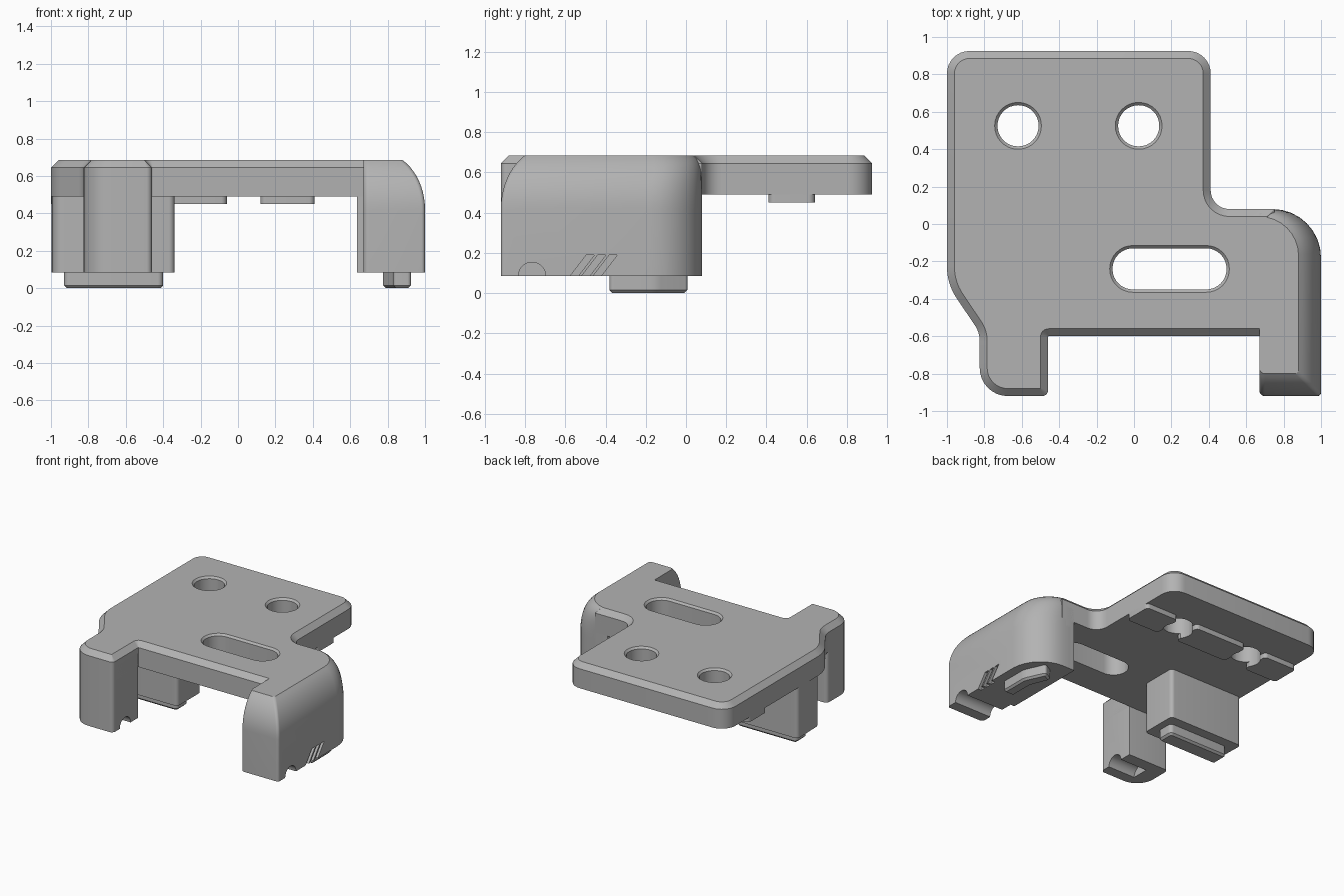
import bpy, bmesh, math
from mathutils import Vector

if "Cube" in bpy.data.objects:
    bpy.data.objects.remove(bpy.data.objects["Cube"], do_unlink=True)

grey = bpy.data.materials.new("plain grey")
grey.use_nodes = True
COLOUR = (0.45, 0.45, 0.45, 1)
grey.diffuse_color = COLOUR
grey.node_tree.nodes["Principled BSDF"].inputs["Base Color"].default_value = COLOUR

TOP, UNDER, SOLE = 0.685, 0.49, 0.085


def outline(corners, inset=0.0, seg=8):
    """Counter-clockwise corners (x, y, radius) -> filleted loop, offset inwards."""
    pts = [Vector(c[:2]) for c in corners]
    n = len(pts)
    loop = []
    for i, p in enumerate(pts):
        u = (pts[i - 1] - p).normalized()
        v = (pts[(i + 1) % n] - p).normalized()
        convex = (-u).cross(v) > 0
        side = 1 if convex else -1
        half = u.angle(v) / 2
        mid = (u + v).normalized()
        p = p + mid * side * inset / math.sin(half)
        r = max(corners[i][2] - side * inset, 0.002)
        centre = p + mid * r / math.sin(half)
        sweep = math.pi / 2 - half
        base = math.atan2(-mid.y, -mid.x)
        for k in range(seg + 1):
            a = base + side * sweep * (2 * k / seg - 1)
            loop.append(centre + r * Vector((math.cos(a), math.sin(a))))
    return loop


def loft(name, levels):
    """Skin a stack of (loop, z) levels and cap both ends."""
    bm = bmesh.new()
    rings = [[bm.verts.new((p.x, p.y, z)) for p in loop] for loop, z in levels]
    n = len(rings[0])
    for low, high in zip(rings, rings[1:]):
        for i in range(n):
            j = (i + 1) % n
            bm.faces.new((low[i], low[j], high[j], high[i]))
    bm.faces.new(rings[0][::-1])
    bm.faces.new(rings[-1])
    bmesh.ops.remove_doubles(bm, verts=bm.verts, dist=0.00001)
    bmesh.ops.recalc_face_normals(bm, faces=bm.faces)
    mesh = bpy.data.meshes.new(name)
    bm.to_mesh(mesh)
    bm.free()
    mesh.materials.append(grey)
    ob = bpy.data.objects.new(name, mesh)
    bpy.context.collection.objects.link(ob)
    return ob


def prism(name, corners, z0, z1):
    loop = outline(corners)
    return loft(name, [(loop, z0), (loop, z1)])


def rect(x0, x1, y0, y1, r):
    return [(x0, y0, r), (x1, y0, r), (x1, y1, r), (x0, y1, r)]


def cut(ob, cutters):
    bpy.context.view_layer.objects.active = ob
    for c in cutters:
        c.hide_render = True
        mod = ob.modifiers.new("cut", "BOOLEAN")
        mod.operation, mod.solver, mod.object = "DIFFERENCE", "EXACT", c
        bpy.ops.object.modifier_apply(modifier=mod.name)


def opening(name, corners):
    """Cutter for a through hole with a chamfered upper rim."""
    flare = outline(corners, -0.035)
    return loft(name, [(outline(corners), 0.3), (outline(corners), TOP - 0.015),
                       (flare, TOP + 0.02)])


def sideways(name, profile, x0, x1):
    """Extrude a (y, z) profile along x."""
    ob = loft(name, [([Vector(p) for p in profile], x0), ([Vector(p) for p in profile], x1)])
    for v in ob.data.vertices:
        v.co = (v.co.z, v.co.x, v.co.y)
    return ob


# Top plate with chamfered rim
plate_shape = [(-1, 0.925, 0.12), (-1, -0.32, 0.3), (-0.825, -0.58, 0.15),
               (-0.825, -0.92, 0.15), (-0.46, -0.92, 0.03), (-0.46, -0.6, 0.003),
               (0.75, -0.6, 0.003), (0.75, 0.08, 0.003), (0.41, 0.08, 0.1),
               (0.41, 0.925, 0.12)]
plate = loft("top_plate", [(outline(plate_shape), UNDER),
                           (outline(plate_shape), TOP - 0.04),
                           (outline(plate_shape, 0.04), TOP)])

# Round holes, slot
holes = [opening("hole_cutter", rect(x - 0.11, x + 0.11, 0.415, 0.635, 0.109))
         for x in (-0.62, 0.025)]
slot = opening("slot_cutter", rect(-0.115, 0.495, -0.35, -0.13, 0.109))
cut(plate, holes + [slot])

# Shallow pads under the plate, between the holes
pads = []
for i, (x0, x1) in enumerate([(-1, -0.71), (-0.52, -0.06), (0.12, 0.41)]):
    pad = prism(f"under_pad_{i + 1}", rect(x0, x1, 0.41, 0.64, 0.03), 0.45, UNDER + 0.01)
    cut(pad, holes)
    pads.append(pad)

# Left side leg, rounded over on its outer and front top edges
levels = [(0, SOLE)]
ARC = math.radians(60)
leg_levels = []
for k in range(-1, 11):
    t = ARC * max(k, 0) / 10
    f = (1 - math.cos(t)) / (1 - math.cos(ARC))
    z = SOLE if k < 0 else 0.42 + (TOP - 0.42) * math.sin(t) / math.sin(ARC)
    x, front, back = 1 - 0.12 * f, -0.92 + 0.12 * f, 0.08 - 0.04 * f ** 3
    leg_levels.append((outline([(0.67, front, 0.03), (x, front, 0.02),
                                (x, back, 0.26 - 0.05 * f), (0.67, back, 0.003)]), z))
side_leg = loft("left_side_leg", leg_levels)
inner_wall = prism("left_leg_inner_wall", rect(0.635, 0.72, -0.6, 0.08, 0.004), SOLE, 0.6)

# Right front leg and right rear block
front_leg = prism("right_front_leg",
                  [(-0.825, -0.92, 0.15), (-0.46, -0.92, 0.03), (-0.46, -0.6, 0.003),
                   (-0.825, -0.6, 0.03)], SOLE, 0.6)
rear_block = prism("right_rear_block",
                   [(-0.99, -0.28, 0.06), (-0.34, -0.28, 0.03), (-0.34, 0.02, 0.03),
                    (-0.999, 0.02, 0.03)], SOLE, 0.55)

# Arched cable notches and slanted grooves
arch = [(-0.765 + 0.068 * math.cos(a), SOLE + 0.068 * math.sin(a))
        for a in (math.tau * k / 32 for k in range(32))]
notches = [sideways("notch_cutter", arch, 0.5, 1.1)]
cut(front_leg, [sideways("notch_cutter", arch, -0.7, -0.4)])
for k in range(3):
    y = -0.575 + 0.057 * k
    slash = [(y - 0.02, SOLE - 0.025), (y + 0.02, SOLE - 0.025),
             (y + 0.12, SOLE + 0.105), (y + 0.08, SOLE + 0.105)]
    notches.append(sideways("groove_cutter", slash, 0.97, 1.1))
cut(side_leg, notches)

# Feet with a small bevel at the ground
feet = {
    "right_foot": rect(-0.93, -0.4, -0.2, -0.06, 0.03),
    "left_foot": [(0.83, -0.38, 0.02), (0.925, -0.38, 0.02), (0.925, -0.15, 0.12),
                  (0.85, 0.015, 0.02), (0.77, -0.03, 0.02), (0.83, -0.18, 0.12)],
}
foot_obs = [loft(name, [(outline(c, 0.015), 0), (outline(c), 0.015), (outline(c), SOLE + 0.02)])
            for name, c in feet.items()]

# Remove the cutters, then shade
for ob in list(bpy.data.objects):
    if "_cutter" in ob.name:
        bpy.data.objects.remove(ob, do_unlink=True)
bpy.ops.object.select_all(action="DESELECT")
for ob in [plate, side_leg, inner_wall, front_leg, rear_block] + pads + foot_obs:
    ob.select_set(True)
bpy.context.view_layer.objects.active = plate
bpy.ops.object.shade_smooth_by_angle(angle=math.radians(25))
